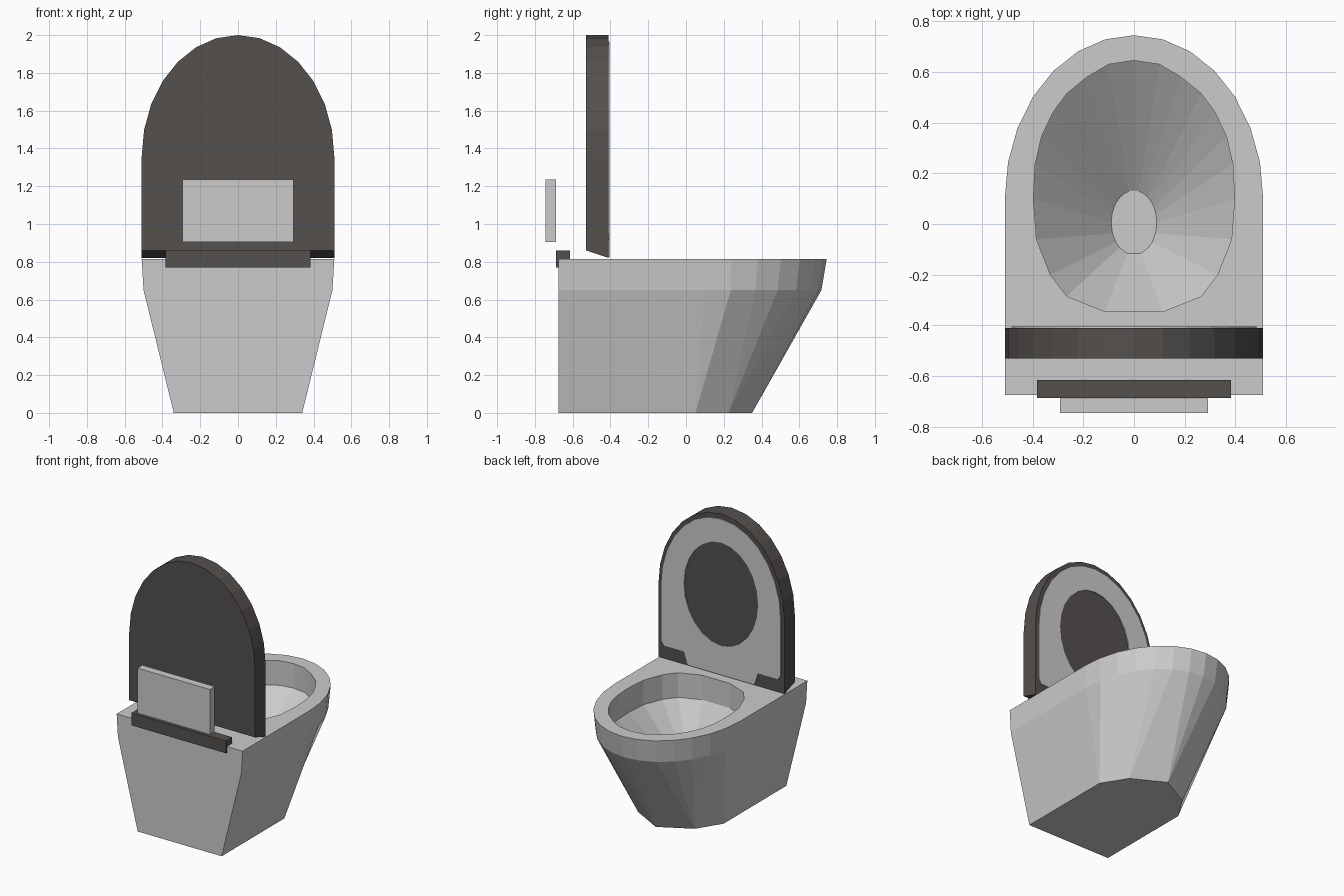
import bpy, bmesh, math

if "Cube" in bpy.data.objects:
    bpy.data.objects.remove(bpy.data.objects["Cube"])


def material(name, rgb):
    m = bpy.data.materials.new(name)
    m.diffuse_color = (*rgb, 1)
    m.use_nodes = True
    m.node_tree.nodes["Principled BSDF"].inputs["Base Color"].default_value = m.diffuse_color
    return m


GREY = material("light grey ceramic", (0.60, 0.60, 0.60))
DARK = material("dark warm grey plastic", (0.088, 0.080, 0.075))


def finish(bm, name, mat):
    bmesh.ops.remove_doubles(bm, verts=bm.verts, dist=0.0005)
    bmesh.ops.recalc_face_normals(bm, faces=bm.faces)
    me = bpy.data.meshes.new(name)
    bm.to_mesh(me)
    bm.free()
    me.materials.append(mat)
    ob = bpy.data.objects.new(name, me)
    bpy.context.collection.objects.link(ob)
    return ob


def dome(w, back, shoulder, front, n=14):
    """Straight-sided outline closed by a half ellipse."""
    arc = [(w * math.cos(math.pi * k / n),
            shoulder + (front - shoulder) * math.sin(math.pi * k / n)) for k in range(n + 1)]
    return arc + [(-w, back), (w, back)]


def ring(bm, pts):
    return [bm.verts.new(p) for p in pts]


def walls(bm, a, b):
    for i in range(len(a)):
        j = (i + 1) % len(a)
        bm.faces.new((a[i], a[j], b[j], b[i]))


def fill_between(bm, loops, normal):
    edges = []
    for loop in loops:
        for i in range(len(loop)):
            pair = (loop[i], loop[(i + 1) % len(loop)])
            edges.append(bm.edges.get(pair) or bm.edges.new(pair))
    return bmesh.ops.triangle_fill(bm, use_beauty=True, edges=edges, normal=normal)


def prism(name, pts_a, pts_b, mat):
    bm = bmesh.new()
    a, b = ring(bm, pts_a), ring(bm, pts_b)
    walls(bm, a, b)
    bm.faces.new(a)
    bm.faces.new(b)
    return finish(bm, name, mat)


def box(name, x, y, z, mat):
    prof = [(y[0], z[0]), (y[1], z[0]), (y[1], z[1]), (y[0], z[1])]
    return prism(name, [(-x, *p) for p in prof], [(x, *p) for p in prof], mat)


# Pan body: faceted shell on a five-sided nose, with rim and bowl
RIM = 0.815
bm = bmesh.new()
top = ring(bm, [(x, y, RIM) for x, y in dome(0.51, -0.675, 0.10, 0.745)])
mid = ring(bm, [(x, y, 0.65) for x, y in dome(0.50, -0.675, 0.10, 0.717)])
nose = [(0.34, 0.05), (0.23, 0.225), (0, 0.35), (-0.23, 0.225), (-0.34, 0.05)]
foot = [nose[round(k / 3.5)] for k in range(8)]
foot += [(-x, y) for x, y in foot[-2::-1]] + [(-0.34, -0.675), (0.34, -0.675)]
base = ring(bm, [(x, y, 0) for x, y in foot])
walls(bm, top, mid)
walls(bm, mid, base)
bm.faces.new(ring(bm, [(x, y, 0) for x, y in nose + [(-0.34, -0.675), (0.34, -0.675)]]))

half = [(0, 0.645), (0.10, 0.63), (0.185, 0.58), (0.265, 0.515), (0.32, 0.44), (0.365, 0.345),
        (0.39, 0.235), (0.397, 0.10), (0.385, -0.06), (0.33, -0.20), (0.265, -0.285), (0.115, -0.345)]
opening = half + [(-x, y) for x, y in half[:0:-1]]
lip = ring(bm, [(x, y, RIM) for x, y in opening])
shelf = ring(bm, [(x, y, 0.635) for x, y in opening])
drain = []
for x, y in opening:
    a = math.atan2(y - 0.10, x * 1.2)
    drain.append((0.09 * math.cos(a), 0.005 + 0.127 * math.sin(a), 0.30))
drain = ring(bm, drain)
walls(bm, lip, shelf)
walls(bm, shelf, drain)
bm.faces.new(drain)
fill_between(bm, [top, lip], (0, 0, 1))
finish(bm, "pan_body", GREY)

# Raised lid, with a sloping lower edge
prism("lid",
      [(x, -0.53, z) for x, z in dome(0.51, 0.86, 1.355, 2.0)],
      [(x, -0.41, z) for x, z in dome(0.51, 0.82, 1.355, 2.0)], DARK)

# Seat ring lying flush on the lid, with a tab between the hinge notches
outline = dome(0.483, 0.93, 1.355, 1.965)[:15]
outline += [(-0.483, 0.95), (-0.46, 0.915), (-0.30, 0.915), (-0.27, 0.825),
            (0.27, 0.825), (0.30, 0.915), (0.46, 0.915), (0.483, 0.95)]
hole = [(0.30 * math.cos(math.tau * k / 24), 1.415 + 0.377 * math.sin(math.tau * k / 24))
        for k in range(24)]
bm = bmesh.new()
loops = []
for pts in (outline, hole):
    front = ring(bm, [(x, -0.405, z) for x, z in pts])
    back = ring(bm, [(x, -0.412, z) for x, z in pts])
    walls(bm, front, back)
    loops.append((front, back))
fill_between(bm, [f for f, b in loops], (0, 1, 0))
fill_between(bm, [b for f, b in loops], (0, -1, 0))
finish(bm, "seat", GREY)

# Hinge bar hooked over the back edge
hook = [(-0.687, 0.77), (-0.672, 0.77), (-0.672, 0.812), (-0.615, 0.812), (-0.615, 0.86), (-0.687, 0.86)]
prism("hinge_bar", [(-0.383, *p) for p in hook], [(0.383, *p) for p in hook], DARK)

# Flush plate behind the lid
box("flush_plate", 0.293, (-0.745, -0.688), (0.905, 1.235), GREY)
